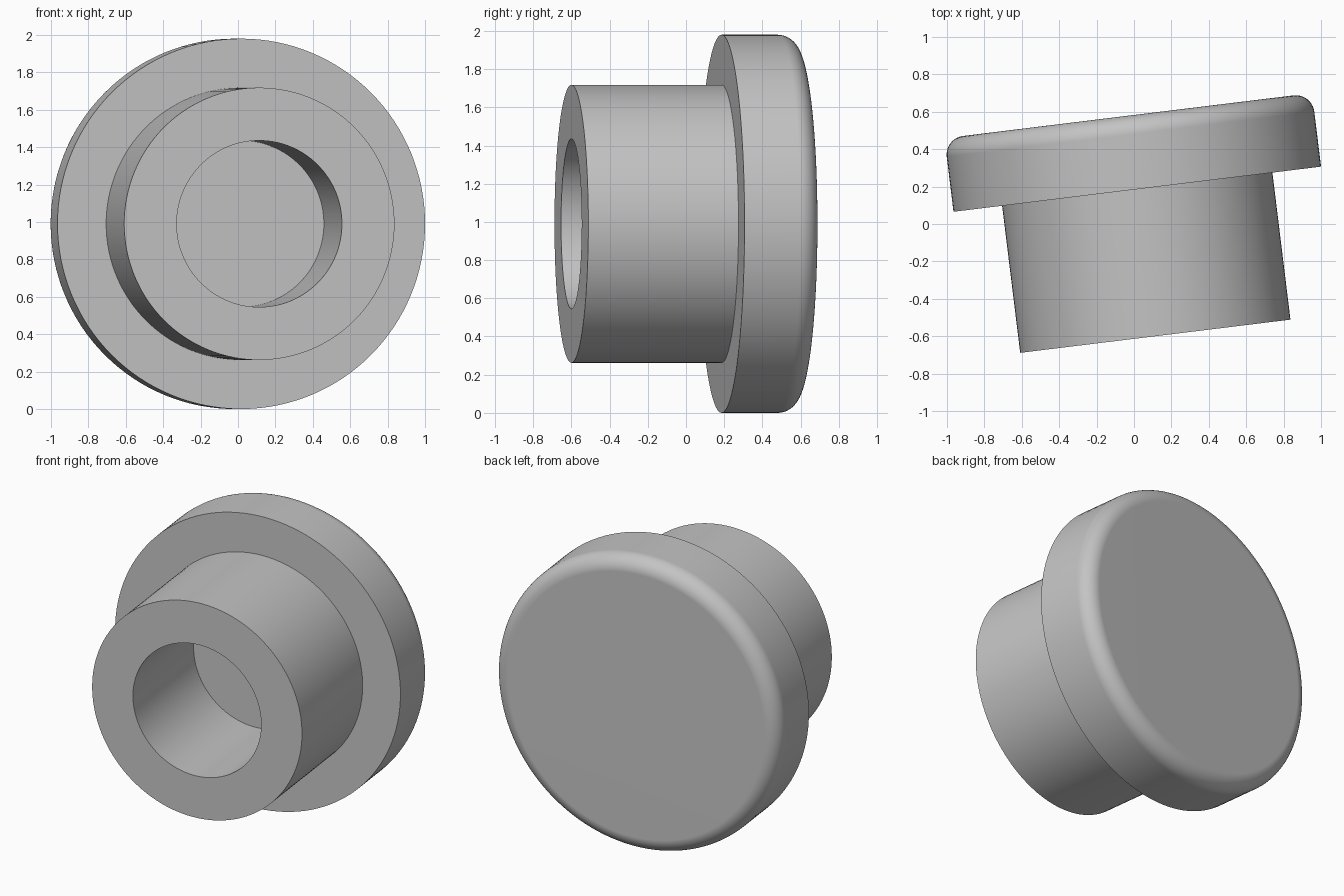
import bpy, bmesh
from math import sin, cos, pi, radians
from mathutils import Vector, Matrix

cube = bpy.data.objects.get("Cube")
if cube:
    bpy.data.objects.remove(cube, do_unlink=True)

# Dimensions
FLANGE_R, BARREL_R, BORE_R = 0.99, 0.728, 0.445
BARREL_LEN, FLANGE_LEN, FILLET = 0.792, 0.396, 0.10
SEGMENTS, FILLET_STEPS = 128, 10
TOTAL = BARREL_LEN + FLANGE_LEN

# Plain grey material
grey = bpy.data.materials.new("plain_grey")
grey.use_nodes = True
colour = (0.55, 0.55, 0.55, 1)
grey.diffuse_color = colour
grey.node_tree.nodes["Principled BSDF"].inputs["Base Color"].default_value = colour

# Half section (radius, depth): bore floor, bore, barrel, flange, rounded back rim
profile = [(0, BARREL_LEN), (BORE_R, BARREL_LEN), (BORE_R, 0), (BARREL_R, 0),
           (BARREL_R, BARREL_LEN), (FLANGE_R, BARREL_LEN)]
for i in range(FILLET_STEPS + 1):
    a = pi / 2 * i / FILLET_STEPS
    profile.append((FLANGE_R - FILLET * (1 - cos(a)), TOTAL - FILLET * (1 - sin(a))))
profile.append((0, TOTAL))

# Lathe the section around the y axis
bm = bmesh.new()
verts = [bm.verts.new((r, y, 0)) for r, y in profile]
edges = [bm.edges.new(pair) for pair in zip(verts, verts[1:])]
bmesh.ops.spin(bm, geom=verts + edges, cent=(0, 0, 0), axis=(0, 1, 0),
               angle=2 * pi, steps=SEGMENTS, use_merge=True)
bmesh.ops.remove_doubles(bm, verts=bm.verts, dist=0.0001)
bmesh.ops.recalc_face_normals(bm, faces=bm.faces)
mesh = bpy.data.meshes.new("flanged_plug")
bm.to_mesh(mesh)
bm.free()
mesh.materials.append(grey)

# Place it, turned slightly about the vertical
plug = bpy.data.objects.new("flanged_plug", mesh)
bpy.context.collection.objects.link(plug)
plug.location = (0.114, -0.60, FLANGE_R)
plug.rotation_euler.z = radians(7)

# Smooth round walls, crisp corners and truly flat ends
bpy.ops.object.select_all(action="DESELECT")
plug.select_set(True)
bpy.context.view_layer.objects.active = plug
bpy.ops.object.shade_smooth_by_angle(angle=radians(30))
flat_ends = plug.modifiers.new("flat_ends", "WEIGHTED_NORMAL")
flat_ends.keep_sharp = True
